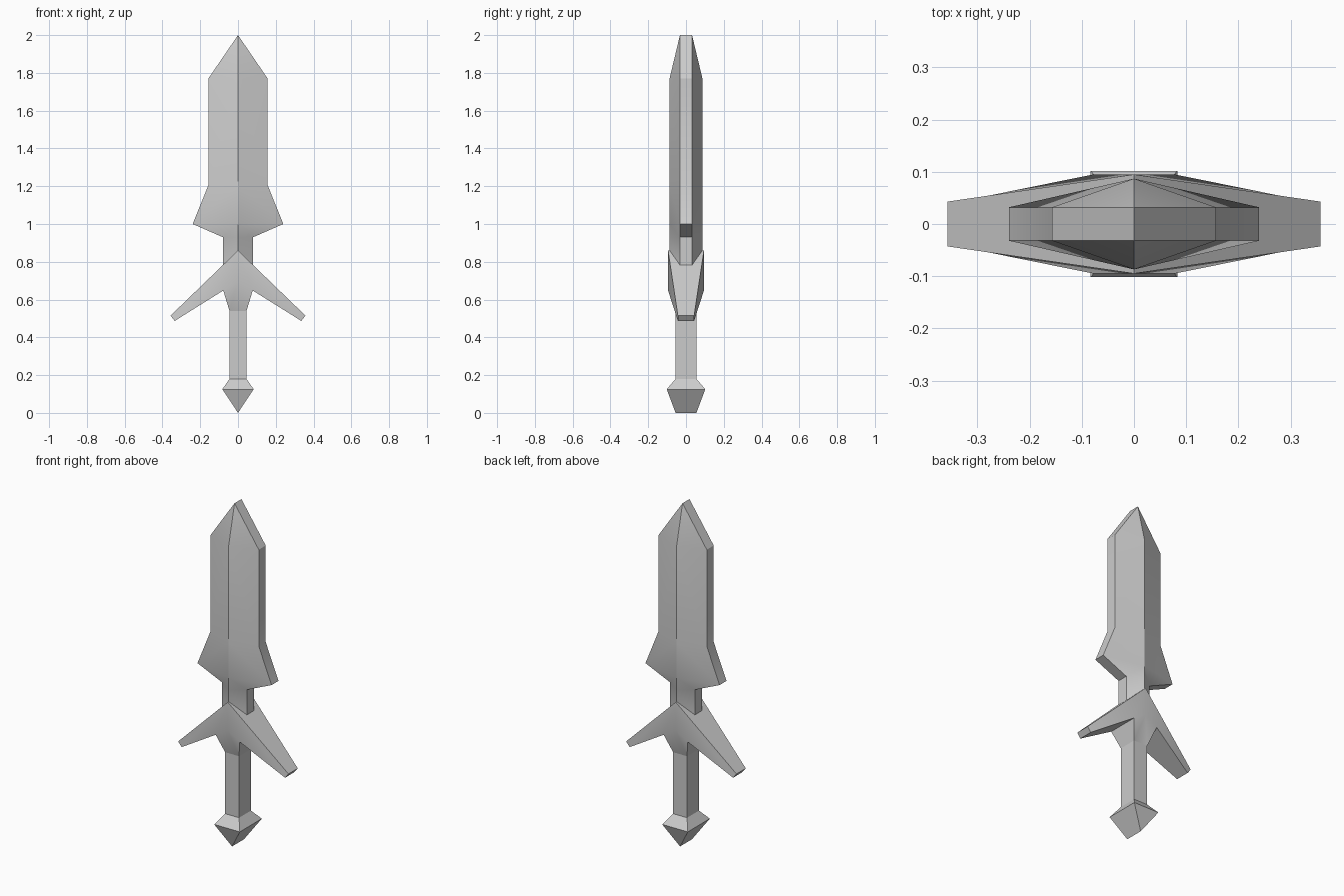
import bpy, bmesh, math

cube = bpy.data.objects.get("Cube")
if cube:
    bpy.data.objects.remove(cube, do_unlink=True)

steel = bpy.data.materials.new("plain grey")
steel.use_nodes = True
GREY = (0.6, 0.6, 0.6, 1)
steel.diffuse_color = GREY
steel.node_tree.nodes["Principled BSDF"].inputs["Base Color"].default_value = GREY


def part(name, faces):
    """Mesh from the faces of one quarter, mirrored across x and y."""
    bm = bmesh.new()
    for sx in (1, -1):
        for sy in (1, -1):
            for face in faces:
                pts = list(dict.fromkeys((sx * x, sy * y, z) for x, y, z in face))
                if len(pts) > 2:
                    bm.faces.new([bm.verts.new(p) for p in pts])
    bmesh.ops.remove_doubles(bm, verts=bm.verts, dist=0.0005)
    bmesh.ops.recalc_face_normals(bm, faces=bm.faces)
    mesh = bpy.data.meshes.new(name)
    bm.to_mesh(mesh)
    bm.free()
    mesh.materials.append(steel)
    obj = bpy.data.objects.new(name, mesh)
    bpy.context.collection.objects.link(obj)
    bpy.ops.object.select_all(action='DESELECT')
    obj.select_set(True)
    bpy.context.view_layer.objects.active = obj
    bpy.ops.object.shade_smooth_by_angle(angle=math.radians(30))
    return obj


def mid(p):
    return (p[0], 0, p[2])


def strip(a, b):
    """Face from edge a-b to the middle plane y = 0."""
    return [a, b, mid(b), mid(a)]


def centre(p):
    return (0, p[1], p[2])


# Blade: flat rim with a raised central ridge
RIM, RIDGE = 0.032, 0.087
outline = [(0, 2.0), (0.157, 1.77), (0.157, 1.205), (0.24, 1.0), (0.08, 0.93), (0.08, 0.78)]
edge = [(x, RIM, z) for x, z in outline]
ridge = [(0, RIDGE if i else RIM, z) for i, (x, z) in enumerate(outline)]
faces = []
for i in range(len(edge) - 1):
    faces.append([ridge[i], ridge[i + 1], edge[i + 1], edge[i]])
    faces.append(strip(edge[i], edge[i + 1]))
faces.append([ridge[-1], edge[-1], mid(edge[-1]), mid(ridge[-1])])
part("blade", faces)

# Guard: two drooping arms and a tapered collar
peak, notch, root = (0, 0.095, 0.86), (0, 0.095, 0.695), (0.078, 0.095, 0.648)
tip_top, tip_low = (0.357, 0.043, 0.515), (0.335, 0.043, 0.487)
collar = (0.045, 0.055, 0.54)
part("guard", [
    [peak, tip_top, tip_low, root], [peak, root, notch],
    strip(peak, tip_top), strip(tip_top, tip_low), strip(tip_low, root),
    [notch, root, collar, centre(collar)], strip(root, collar),
])


def stacked(name, rows):
    """Rectangular sections (half width, half depth, height) joined in order."""
    faces = []
    for a, b in zip(rows, rows[1:]):
        faces += [[centre(a), a, b, centre(b)], strip(a, b)]
    for end in (rows[0], rows[-1]):
        faces.append([centre(end), end, mid(end), (0, 0, end[2])])
    return part(name, faces)


# Grip and wedge-shaped pommel
stacked("grip", [(0.045, 0.055, 0.56), (0.045, 0.055, 0.17)])
stacked("pommel", [(0.045, 0.055, 0.18), (0.083, 0.102, 0.125), (0, 0.055, 0)])
